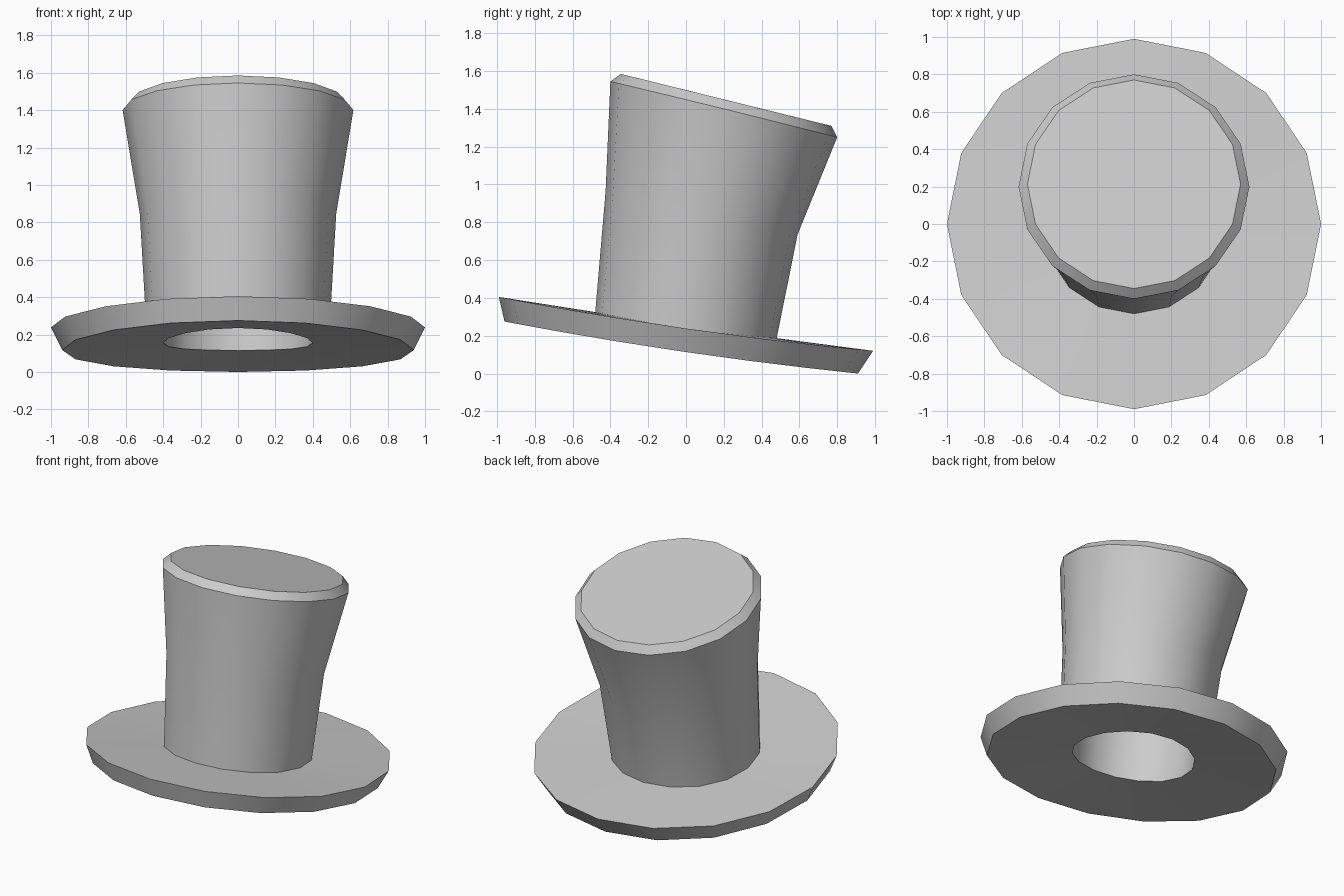
import bpy, bmesh, math

if "Cube" in bpy.data.objects:
    bpy.data.objects.remove(bpy.data.objects["Cube"])

SIDES = 16

# Each loop: front (y, z), back (y, z), half width in x, z at the widest point
outer_loops = [
    ((-0.40, 0.235), (0.39, 0.115), 0.40, 0.155),   # head opening
    ((-0.96, 0.275), (0.91, 0.00), 0.94, 0.117),    # brim lower edge
    ((-0.99, 0.405), (0.99, 0.12), 1.00, 0.238),    # brim upper edge
    ((-0.48, 0.325), (0.48, 0.187), 0.49, 0.238),   # crown base
    ((-0.425, 0.97), (0.59, 0.735), 0.525, 0.845),  # crown waist
    ((-0.40, 1.545), (0.80, 1.25), 0.617, 1.40),    # crown flare
    ((-0.345, 1.585), (0.77, 1.31), 0.57, 1.447),   # crown top bevel
]
inner_loops = [
    ((-0.335, 0.95), (0.49, 0.755), 0.43, 0.845),   # lining waist
    ((-0.305, 1.44), (0.68, 1.19), 0.515, 1.315),   # lining flare
    ((-0.28, 1.465), (0.665, 1.23), 0.49, 1.345),   # lining top
]


def make_loop(bm, front, back, rx, z_mid):
    """Tilted oval loop with a slight bend across its middle."""
    cy, ry = (front[0] + back[0]) / 2, (back[0] - front[0]) / 2
    tilt = (back[1] - front[1]) / 2
    bend = (back[1] + front[1]) / 2 - z_mid
    verts = []
    for i in range(SIDES):
        a = 2 * math.pi * i / SIDES
        s = math.sin(a)
        verts.append(bm.verts.new((rx * math.cos(a), cy + ry * s,
                                   z_mid + tilt * s + bend * s * s)))
    return verts


def bridge(bm, a, b):
    for i in range(SIDES):
        j = (i + 1) % SIDES
        bm.faces.new((a[i], a[j], b[j], b[i]))


# Hat: one closed shell, from the lining top down, round the brim and up the crown
bm = bmesh.new()
rings = [make_loop(bm, *l) for l in inner_loops[::-1] + outer_loops]
for a, b in zip(rings, rings[1:]):
    bridge(bm, a, b)
bm.faces.new(rings[0])
bm.faces.new(rings[-1])
bmesh.ops.recalc_face_normals(bm, faces=bm.faces)

mesh = bpy.data.meshes.new("top_hat")
bm.to_mesh(mesh)
bm.free()
hat = bpy.data.objects.new("top_hat", mesh)
bpy.context.collection.objects.link(hat)

# Smooth sides with crisp rims
bpy.context.view_layer.objects.active = hat
hat.select_set(True)
bpy.ops.object.shade_smooth_by_angle(angle=math.radians(30))
